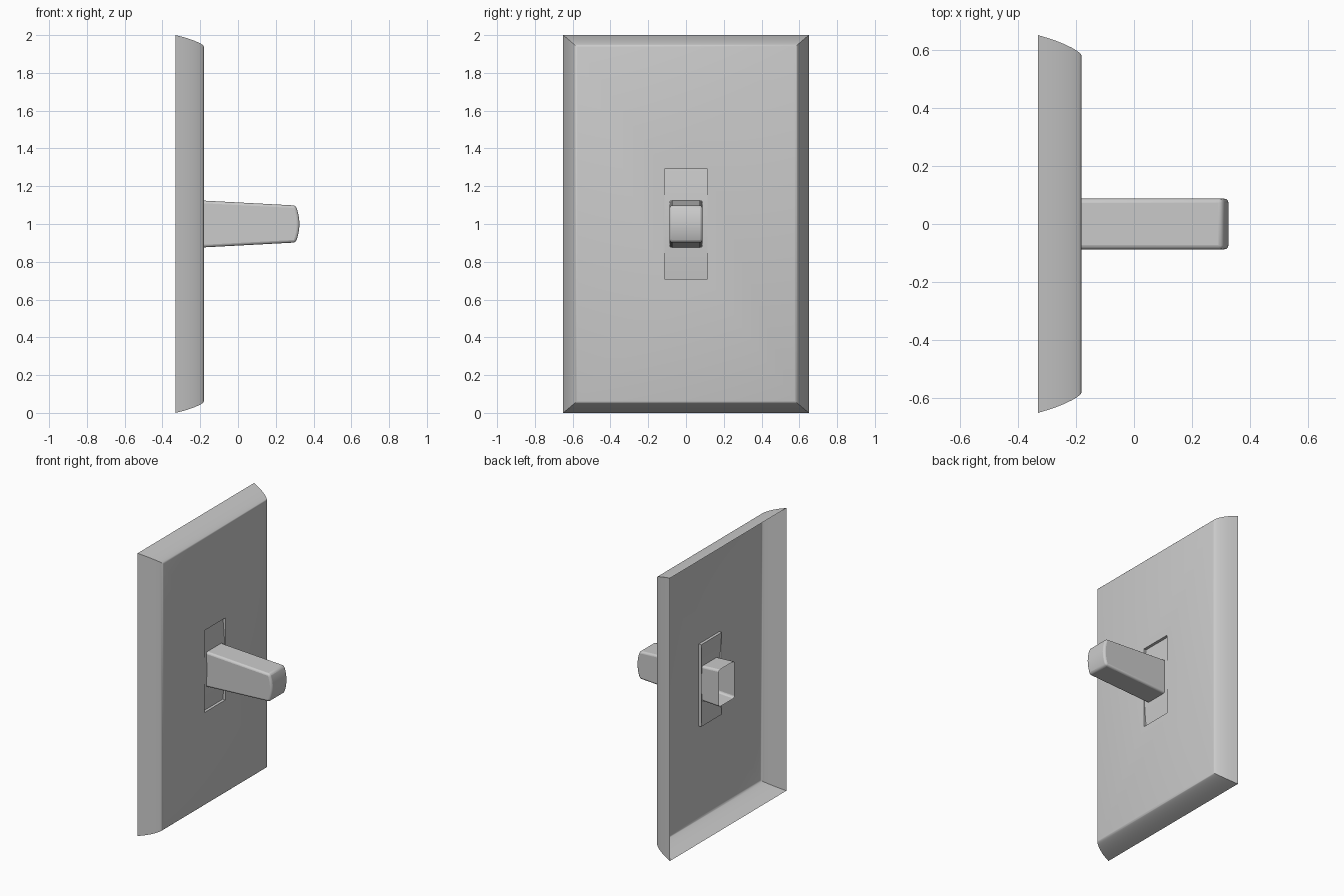
import bpy, bmesh, math

if "Cube" in bpy.data.objects:
    bpy.data.objects.remove(bpy.data.objects["Cube"])

FACE_X = -0.18
MID_Z = 1.0


def finish(bm, name, angle=35):
    bmesh.ops.recalc_face_normals(bm, faces=bm.faces)
    me = bpy.data.meshes.new(name)
    bm.to_mesh(me)
    bm.free()
    ob = bpy.data.objects.new(name, me)
    bpy.context.collection.objects.link(ob)
    bpy.ops.object.select_all(action='DESELECT')
    bpy.context.view_layer.objects.active = ob
    ob.select_set(True)
    bpy.ops.object.shade_smooth_by_angle(angle=math.radians(angle))
    return ob


def rect(bm, x, hy, hz):
    return [bm.verts.new((x, sy * hy, MID_Z + sz * hz))
            for sy, sz in ((-1, -1), (1, -1), (1, 1), (-1, 1))]


# Wall plate: open-backed shell with curved border and a slot with a short lip
bm = bmesh.new()
border = [(-0.33, 0.0), (-0.30, 0.009), (-0.27, 0.019), (-0.24, 0.031),
          (-0.215, 0.043), (-0.198, 0.053), (-0.188, 0.060),
          (-0.182, 0.067), (FACE_X, 0.075)]
loops = [rect(bm, x, 0.65 - d, 1.0 - d * 0.85) for x, d in border]
loops += [rect(bm, FACE_X, 0.115, 0.29), rect(bm, FACE_X - 0.02, 0.115, 0.29)]
for a, b in zip(loops, loops[1:]):
    for i in range(4):
        j = (i + 1) % 4
        bm.faces.new((a[i], a[j], b[j], b[i]))
# soften nothing on the mitred corners: they stay sharp
finish(bm, "wall_plate")

# Slot cover: slightly domed strip with an opening for the lever
bm = bmesh.new()
ys = [-0.115, -0.086, 0.086, 0.115]
zs = [-0.29, -0.24, -0.18, -0.122, -0.06, 0, 0.06, 0.122, 0.18, 0.24, 0.29]
grid = [[bm.verts.new((FACE_X - 0.003 - 0.017 * (z / 0.29) ** 2, y, MID_Z + z))
         for y in ys] for z in zs]
for i in range(len(zs) - 1):
    for j in range(3):
        if j == 1 and abs(zs[i] + zs[i + 1]) / 2 < 0.122:
            continue
        bm.faces.new((grid[i][j], grid[i][j + 1],
                      grid[i + 1][j + 1], grid[i + 1][j]))
finish(bm, "slot_cover")

# Lever: tapered hollow bar, rounded tip, open at the back
bm = bmesh.new()
half = [(0.325 - 0.02 * (k / 5) ** 2, 0.098 * k / 5) for k in range(6)]
profile = ([(-0.318, -0.131)] + [(x, -z) for x, z in reversed(half)]
           + half[1:] + [(-0.318, 0.131)])
left, right = [[bm.verts.new((x, y, MID_Z + z)) for x, z in profile]
               for y in (-0.087, 0.087)]
bm.faces.new(left)
bm.faces.new(right)
for i in range(len(profile) - 1):
    bm.faces.new((left[i], left[i + 1], right[i + 1], right[i]))
lever = finish(bm, "switch_lever")
bev = lever.modifiers.new("rounding", 'BEVEL')
bev.width = 0.014
bev.segments = 3
bev.limit_method = 'ANGLE'
bev.angle_limit = math.radians(35)
